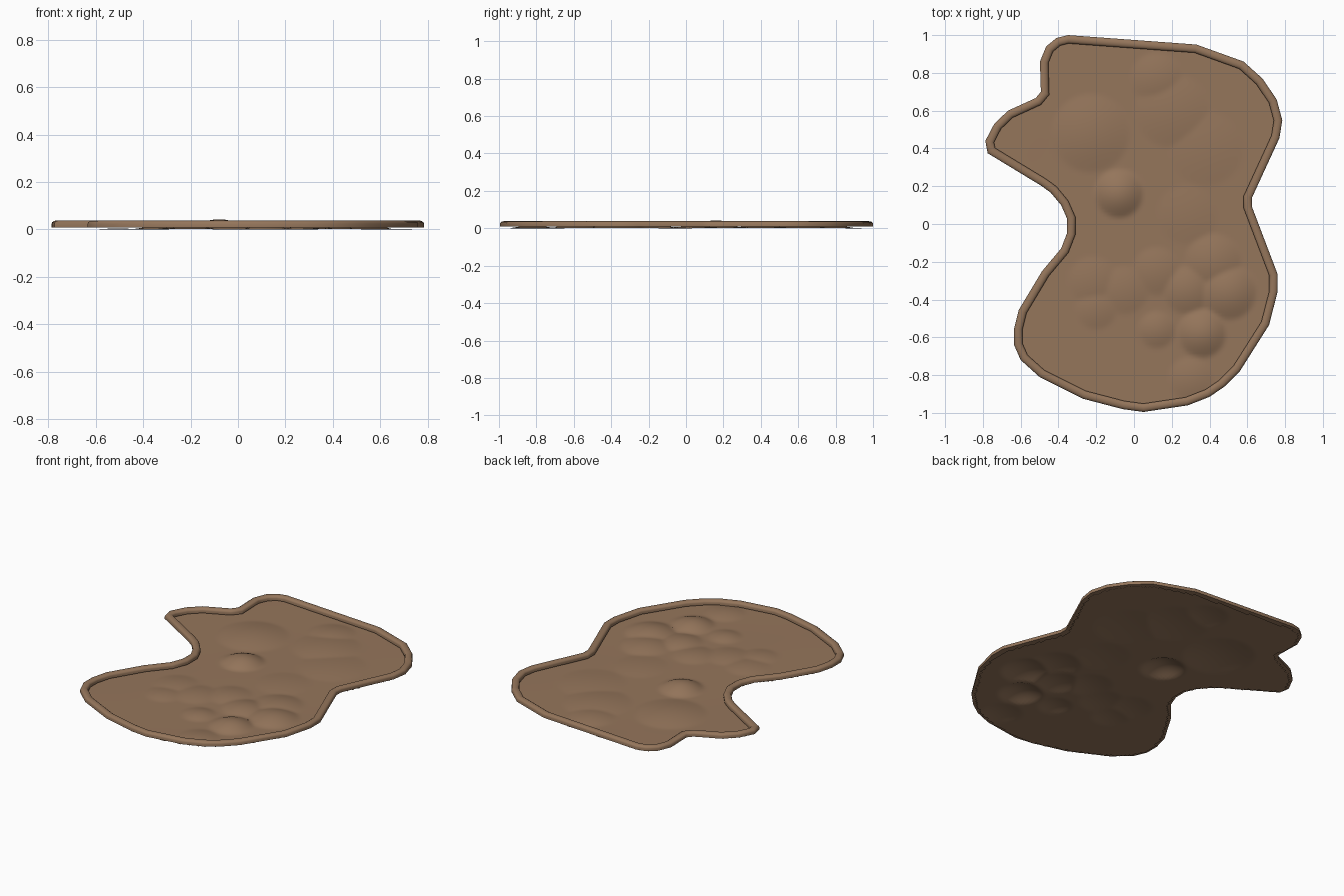
import bpy, bmesh, math
from mathutils import Vector

if "Cube" in bpy.data.objects:
    bpy.data.objects.remove(bpy.data.objects["Cube"])

mat = bpy.data.materials.new("earth brown")
mat.diffuse_color = (0.30, 0.18, 0.105, 1)
mat.use_nodes = True
mat.node_tree.nodes["Principled BSDF"].inputs["Base Color"].default_value = mat.diffuse_color

# Outer outline, clockwise seen from above
OUT = [(-.35, 1), (.33, .95), (.58, .86), (.68, .77), (.755, .66), (.785, .55), (.77, .455),
       (.625, .14), (.625, .09), (.76, -.265), (.76, -.36), (.715, -.535), (.56, -.78),
       (.48, -.86), (.40, -.915), (.285, -.96), (.05, -.995), (-.06, -.98), (-.27, -.925),
       (-.5, -.81), (-.6, -.72), (-.635, -.64), (-.635, -.555), (-.61, -.455), (-.487, -.25),
       (-.386, -.13), (-.355, -.05), (-.355, .03), (-.386, .10), (-.44, .165), (-.487, .20),
       (-.775, .375), (-.787, .44), (-.74, .53), (-.667, .6), (-.52, .667), (-.493, .70),
       (-.498, .86), (-.465, .94), (-.41, .985)]
P = [Vector(p) for p in OUT]
N = len(P)


def inset(d):
    """Outline moved inward by d with mitred corners."""
    res = []
    for i, p in enumerate(P):
        a = (p - P[i - 1]).normalized()
        b = (P[(i + 1) % N] - p).normalized()
        na, nb = Vector((a.y, -a.x)), Vector((b.y, -b.x))
        m = (na + nb).normalized()
        res.append(p + m * d / max(m.dot(na), .6))
    return res


def inside(x, y, poly):
    hit = False
    for i, q in enumerate(poly):
        p = poly[i - 1]
        if (p.y > y) != (q.y > y) and x < (q.x - p.x) * (y - p.y) / (q.y - p.y) + p.x:
            hit = not hit
    return hit


def finish(bm, name, angle):
    me = bpy.data.meshes.new(name)
    bm.to_mesh(me)
    bm.free()
    me.materials.append(mat)
    ob = bpy.data.objects.new(name, me)
    bpy.context.collection.objects.link(ob)
    bpy.ops.object.select_all(action='DESELECT')
    ob.select_set(True)
    bpy.context.view_layer.objects.active = ob
    bpy.ops.object.shade_smooth_by_angle(angle=math.radians(angle))
    return ob


# Raised rim: rounded section swept round the outline
W = .044
section = [(0, .009)]
for k in range(7):
    a = math.pi * k / 6
    section.append((W / 2 - W / 2 * math.cos(a), .024 + .014 * math.sin(a)))
section.append((W, .009))
bm = bmesh.new()
loops = [[bm.verts.new((p.x, p.y, z)) for p in inset(d)] for d, z in section]
for j, lo in enumerate(loops):
    nx = loops[(j + 1) % len(loops)]
    for i in range(N):
        k = (i + 1) % N
        bm.faces.new((lo[i], lo[k], nx[k], nx[i]))
bmesh.ops.recalc_face_normals(bm, faces=bm.faces)
finish(bm, "rim", 40)

# Ground sheet: fine grid trimmed to the outline, with low mounds (x, y, radius, height)
MOUNDS = [(-.08, .16, .13, .041), (-.23, .48, .21, .022), (.12, .77, .14, .016),
          (.20, .60, .20, .016), (.38, .40, .20, .010), (.36, -.58, .13, .036),
          (.50, -.36, .15, .033), (.42, -.20, .15, .022), (.12, -.56, .10, .016),
          (.30, -.82, .12, .014), (.12, -.25, .13, .014), (-.05, -.35, .13, .012),
          (-.20, -.45, .11, .011), (-.22, -.30, .13, .011), (.28, -.35, .13, .022),
          (.28, .05, .16, .008)]


def height(x, y):
    z = .0015 + .0015 * math.sin(5 * x + 1) * math.cos(4 * y)
    top = 0
    for cx, cy, r, h in MOUNDS:
        d = ((x - cx) ** 2 + (y - cy) ** 2) / r ** 2
        if d < 1:
            top = max(top, h * (1 - d) ** 1.2)
    return z + top


edge = inset(.018)
S = .0167
bm = bmesh.new()
grid = {}


def vert(i, j):
    if (i, j) not in grid:
        grid[i, j] = bm.verts.new((i * S, j * S, height(i * S, j * S)))
    return grid[i, j]


for i in range(-48, 48):
    for j in range(-61, 61):
        if inside((i + .5) * S, (j + .5) * S, edge):
            bm.faces.new((vert(i, j), vert(i + 1, j), vert(i + 1, j + 1), vert(i, j + 1)))
finish(bm, "ground", 60)
